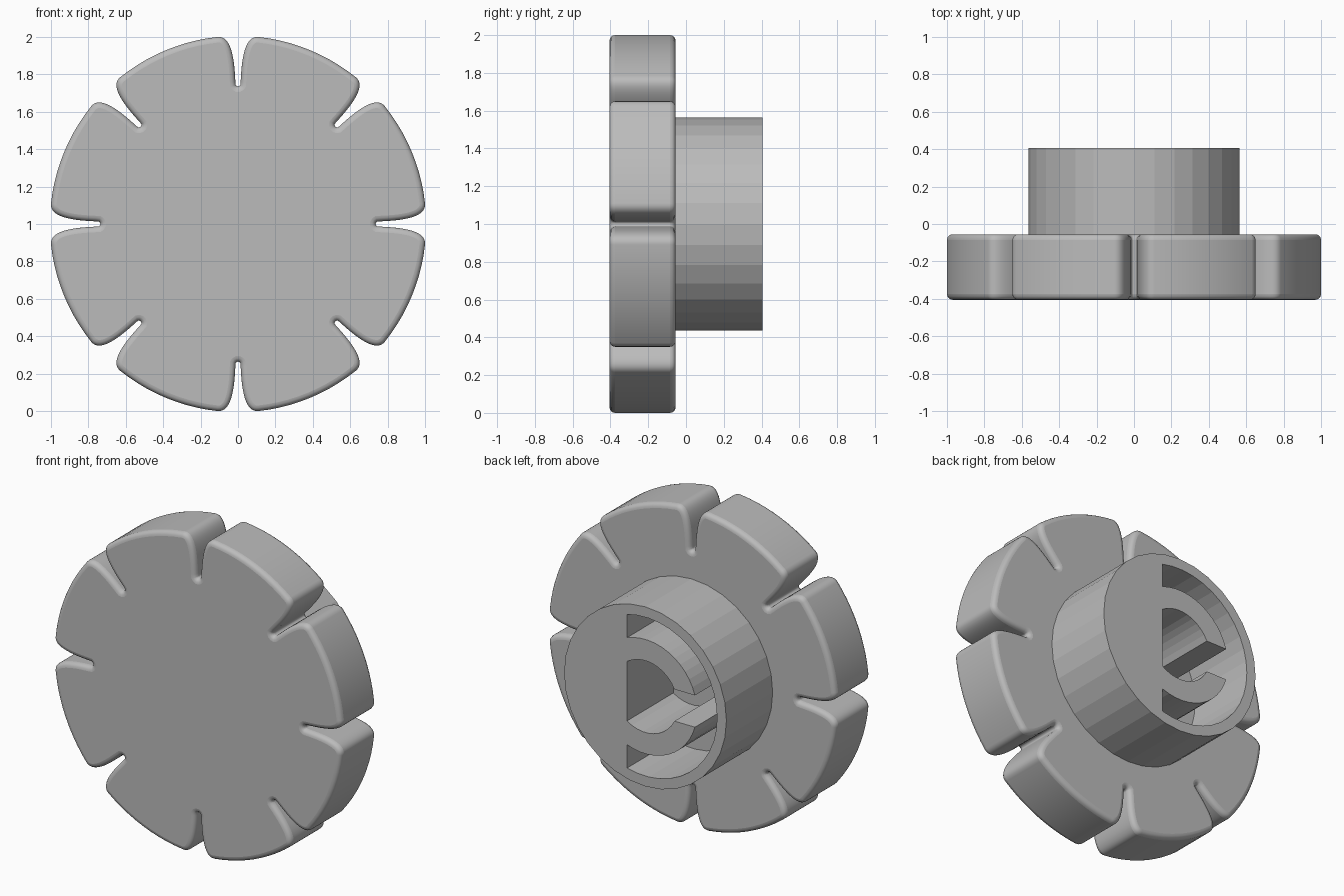
import bpy, bmesh, math
from mathutils import Vector
from mathutils.geometry import interpolate_bezier

cube = bpy.data.objects.get("Cube")
if cube:
    bpy.data.objects.remove(cube, do_unlink=True)

# One plain grey plastic
grey = bpy.data.materials.new("grey_plastic")
grey.use_nodes = True
color = (0.5, 0.5, 0.5, 1)
grey.diffuse_color = color
grey.node_tree.nodes["Principled BSDF"].inputs["Base Color"].default_value = color

BACK, PLATE_BACK, FRONT = 0.405, -0.055, -0.405
FLAT_X = 0.127      # flat side of the D-shaped socket
GAP = 0.1           # half height of the gap in the inner collar


def prism(name, loops, y0, y1):
    """Extrude x/z outlines (the first is solid, the others are holes) along y."""
    bm = bmesh.new()
    edges = []
    for loop in loops:
        vs = [bm.verts.new((x, y0, z)) for x, z in loop]
        if len(loops) == 1:
            bm.faces.new(vs)
        else:
            edges += [bm.edges.new((vs[i - 1], vs[i])) for i in range(len(vs))]
    if edges:
        bmesh.ops.triangle_fill(bm, edges=edges, use_beauty=True)
    cap = bmesh.ops.extrude_face_region(bm, geom=bm.faces[:], use_keep_orig=True)
    moved = [g for g in cap["geom"] if isinstance(g, bmesh.types.BMVert)]
    bmesh.ops.translate(bm, verts=moved, vec=(0, y1 - y0, 0))
    bmesh.ops.recalc_face_normals(bm, faces=bm.faces[:])
    mesh = bpy.data.meshes.new(name)
    bm.to_mesh(mesh)
    bm.free()
    mesh.materials.append(grey)
    obj = bpy.data.objects.new(name, mesh)
    bpy.context.collection.objects.link(obj)
    return obj


def arc(r, a0, a1, n):
    angles = [a0 + (a1 - a0) * i / n for i in range(n + 1)]
    return [(r * math.cos(a), r * math.sin(a)) for a in angles]


# Notched disc: half of one lobe, mirrored and repeated eight times
tip = [(0.014 * math.sin(a), 0.75 - 0.014 * math.cos(a))
       for a in (math.radians(d) for d in range(15, 90, 25))]
side = interpolate_bezier(Vector((0.014, 0.76)), Vector((0.02, 0.9)),
                          Vector((0.04, 1.008)), Vector((0.11, 1.0)), 16)
half = tip + [(p.x, p.y) for p in side]
half = [(math.atan2(u, r), math.hypot(u, r)) for u, r in half]
end, rim = half[-1]
step = math.pi / 4
half += [(end + (step / 2 - end) * i / 5, rim) for i in range(1, 5)]
lobe = half + [(step / 2, rim)] + [(step - a, r) for a, r in reversed(half)]
outline = [(r * math.cos(a + k * step), r * math.sin(a + k * step))
           for k in range(8) for a, r in lobe]
disc = prism("notched_disc", [outline], FRONT, PLATE_BACK)
bevel = disc.modifiers.new("rounded_edges", 'BEVEL')
bevel.width = 0.03
bevel.segments = 4
bevel.limit_method = 'ANGLE'
bevel.angle_limit = math.radians(60)
bevel.use_clamp_overlap = False
bpy.ops.object.select_all(action='DESELECT')
bpy.context.view_layer.objects.active = disc
disc.select_set(True)
bpy.ops.object.shade_smooth_by_angle(angle=math.radians(40))
disc.modifiers.new("flat_caps", 'WEIGHTED_NORMAL').keep_sharp = True

# Hub with a D-shaped socket
start = math.acos(FLAT_X / 0.5)
socket = arc(0.5, start, 2 * math.pi - start, 24)
prism("hub", [arc(0.565, 0, 2 * math.pi, 32)[:-1], socket], PLATE_BACK - 0.015, BACK)

# Split collar inside the socket, upper and lower halves
OUTER, INNER = 0.36, 0.226
for name, sign in (("upper_collar", 1), ("lower_collar", -1)):
    shape = arc(OUTER, math.acos(FLAT_X / OUTER), math.pi - math.asin(GAP / OUTER), 12)
    shape += arc(INNER, math.pi - math.asin(GAP / INNER), math.acos(FLAT_X / INNER), 10)
    prism(name, [[(x, sign * z) for x, z in shape]], PLATE_BACK - 0.015, BACK)

# Set the model on the ground
for obj in bpy.context.scene.objects:
    if obj.type == 'MESH' and obj.data.materials and obj.data.materials[0] == grey:
        obj.location.z = 1
